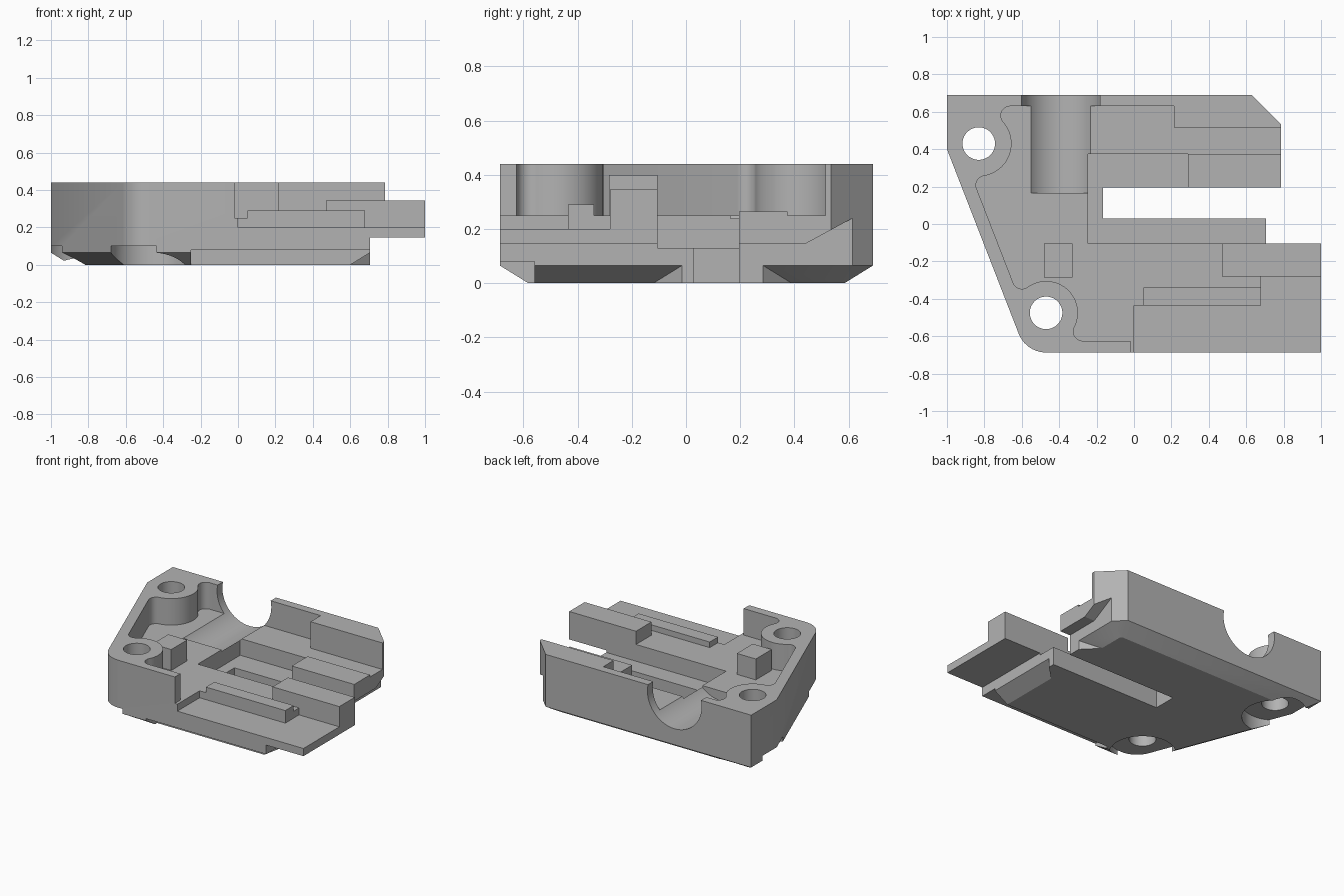
import bpy, bmesh
from math import radians, sin, cos
from mathutils import Vector

if "Cube" in bpy.data.objects:
    bpy.data.objects.remove(bpy.data.objects["Cube"], do_unlink=True)


def make_object(name, bm):
    bmesh.ops.recalc_face_normals(bm, faces=bm.faces)
    mesh = bpy.data.meshes.new(name)
    bm.to_mesh(mesh)
    bm.free()
    obj = bpy.data.objects.new(name, mesh)
    bpy.context.scene.collection.objects.link(obj)
    return obj


def loft(name, rings):
    """Solid through equal-length rings of 3D points."""
    bm = bmesh.new()
    rows = [[bm.verts.new(p) for p in ring] for ring in rings]
    bm.faces.new(rows[0])
    bm.faces.new(rows[-1])
    count = len(rows[0])
    for low, high in zip(rows, rows[1:]):
        for i in range(count):
            j = (i + 1) % count
            bm.faces.new((low[i], low[j], high[j], high[i]))
    return make_object(name, bm)


def prism(name, points, z0, z1):
    return loft(name, [[(x, y, z) for x, y in points] for z in (z0, z1)])


def side_prism(name, points, x0, x1):
    return loft(name, [[(x, y, z) for y, z in points] for x in (x0, x1)])


def box(name, x0, x1, y0, y1, z0, z1):
    return prism(name, [(x0, y0), (x1, y0), (x1, y1), (x0, y1)], z0, z1)


def arc(cx, cy, r, start, end, steps=16):
    angles = [radians(start + (end - start) * i / steps) for i in range(steps + 1)]
    return [(cx + r * cos(a), cy + r * sin(a)) for a in angles]


def disc(cx, cy, r):
    return arc(cx, cy, r, 0, 360, 64)[:-1]


def inset(points, distance):
    """Move every edge of a counter-clockwise convex outline inwards."""
    result = []
    for i, p in enumerate(points):
        a, b, c = Vector(points[i - 1]), Vector(p), Vector(points[(i + 1) % len(points)])
        d1, d2 = (b - a).normalized(), (c - b).normalized()
        n1, n2 = Vector((-d1.y, d1.x)), Vector((-d2.y, d2.x))
        result.append(b + (n1 + n2) * distance / (1 + n1.dot(n2)))
    return result


def combine(body, tool, operation):
    mod = body.modifiers.new("combine", 'BOOLEAN')
    mod.operation, mod.solver, mod.object = operation, 'EXACT', tool
    graph = bpy.context.evaluated_depsgraph_get()
    mesh = bpy.data.meshes.new_from_object(body.evaluated_get(graph))
    body.modifiers.clear()
    body.data = mesh
    bpy.data.objects.remove(tool, do_unlink=True)


TOP, FLOOR, END = 0.44, 0.25, 0.705
SCREWS = [(-0.47, -0.475), (-0.83, 0.43)]

# Body with a chamfered underside
outline = [(-1, 0.69), (-1, 0.4)] + arc(-0.47, -0.53, 0.157, 201.5, 270, 10)
outline += [(END, -0.687), (END, 0.615), (0.63, 0.69)]
body = loft("housing_half", [
    [(p[0], p[1], 0) for p in inset(outline, 0.105)],
    [(x, y, 0.065) for x, y in outline],
    [(x, y, TOP) for x, y in outline]])

# Overhanging rear end, and solid end around the slot
combine(body, side_prism("rear_overhang", [(0.1, 0.145), (0.44, 0.145), (0.615, 0.24),
                                           (0.615, TOP), (0.1, TOP)], 0.5, 0.785), 'UNION')
combine(body, prism("slot_end", [(0.55, -0.17), (0.6, -0.12), (END, -0.015), (END, 0.285),
                                 (0.6, 0.39), (0.55, 0.44)], 0, 0.1), 'UNION')
combine(body, prism("corner_cut", [(0.63, 0.69), (0.93, 0.39), (0.93, 0.69)],
                    -0.1, 0.6), 'DIFFERENCE')

# Main pocket, curving around the two screw bosses
(fx, fy), (rx, ry) = SCREWS
pocket = [(-0.02, -0.8), (-0.02, -0.625)]
pocket += arc(-0.274, -0.575, 0.05, 270, 153, 10)
pocket += arc(fx, fy, 0.17, -27, 126, 28)[1:]
pocket += arc(-0.599, -0.297, 0.05, 306, 201.5, 10)[1:]
pocket += arc(-0.795, 0.208, 0.05, 201.5, 99, 10)
pocket += arc(rx, ry, 0.175, -81, 41.8, 24)[1:]
pocket += arc(-0.662, 0.58, 0.05, 221.8, 90, 10)[1:]
pocket += [(0.215, 0.63), (0.215, 0.515), (1.1, 0.515), (1.1, -0.8)]
combine(body, prism("pocket", pocket, FLOOR, 0.6), 'DIFFERENCE')

# Round cable trough through the back wall
trough = [[(x, y, z) for x, z in disc(-0.392, 0.395, 0.215)] for y in (0.165, 0.8)]
combine(body, loft("trough", trough), 'DIFFERENCE')

# Channels, slot and steps
for name, *size in [
        ("front_step", 0, 1.1, -0.8, -0.435, 0.2, 0.6),
        ("front_end_step", 0.68, 1.1, -0.5, -0.28, 0.2, 0.6),
        ("channel", -0.245, 1.1, -0.105, 0.1, 0.13, 0.6),
        ("rear_channel", -0.245, 0.29, 0.0, 0.375, 0.13, 0.6),
        ("slot", -0.165, 1.1, 0.03, 0.195, -0.1, 0.6),
        ("lower_front_ledge", -0.25, 1.1, -0.8, -0.56, -0.1, 0.08)]:
    combine(body, box(name, *size), 'DIFFERENCE')

# Screw holes with counterbores underneath
for x, y in SCREWS:
    combine(body, prism("counterbore", disc(x, y, 0.215), -0.1, 0.1), 'DIFFERENCE')
    combine(body, prism("screw_hole", disc(x, y, 0.087), -0.1, 0.6), 'DIFFERENCE')

# Raised blocks, rib, rail and projecting front plate
for name, *size in [
        ("front_plate", 0.69, 1, -0.687, -0.105, 0.145, 0.2),
        ("end_block", 0.47, 1, -0.28, -0.105, 0.18, 0.345),
        ("rib", 0.05, 0.68, -0.435, -0.34, 0.22, 0.29),
        ("rear_rail", 0.29, 0.785, 0.195, 0.375, 0.2, 0.265),
        ("square_post", -0.48, -0.33, -0.285, -0.105, 0.2, 0.4)]:
    combine(body, box(name, *size), 'UNION')

# Grey plastic
grey = bpy.data.materials.new("plain_grey")
grey.use_nodes = True
colour = (0.45, 0.45, 0.45, 1)
grey.diffuse_color = colour
grey.node_tree.nodes["Principled BSDF"].inputs["Base Color"].default_value = colour
body.data.materials.clear()
body.data.materials.append(grey)

bpy.ops.object.select_all(action='DESELECT')
body.select_set(True)
bpy.context.view_layer.objects.active = body
bpy.ops.object.shade_smooth_by_angle(angle=radians(25))
